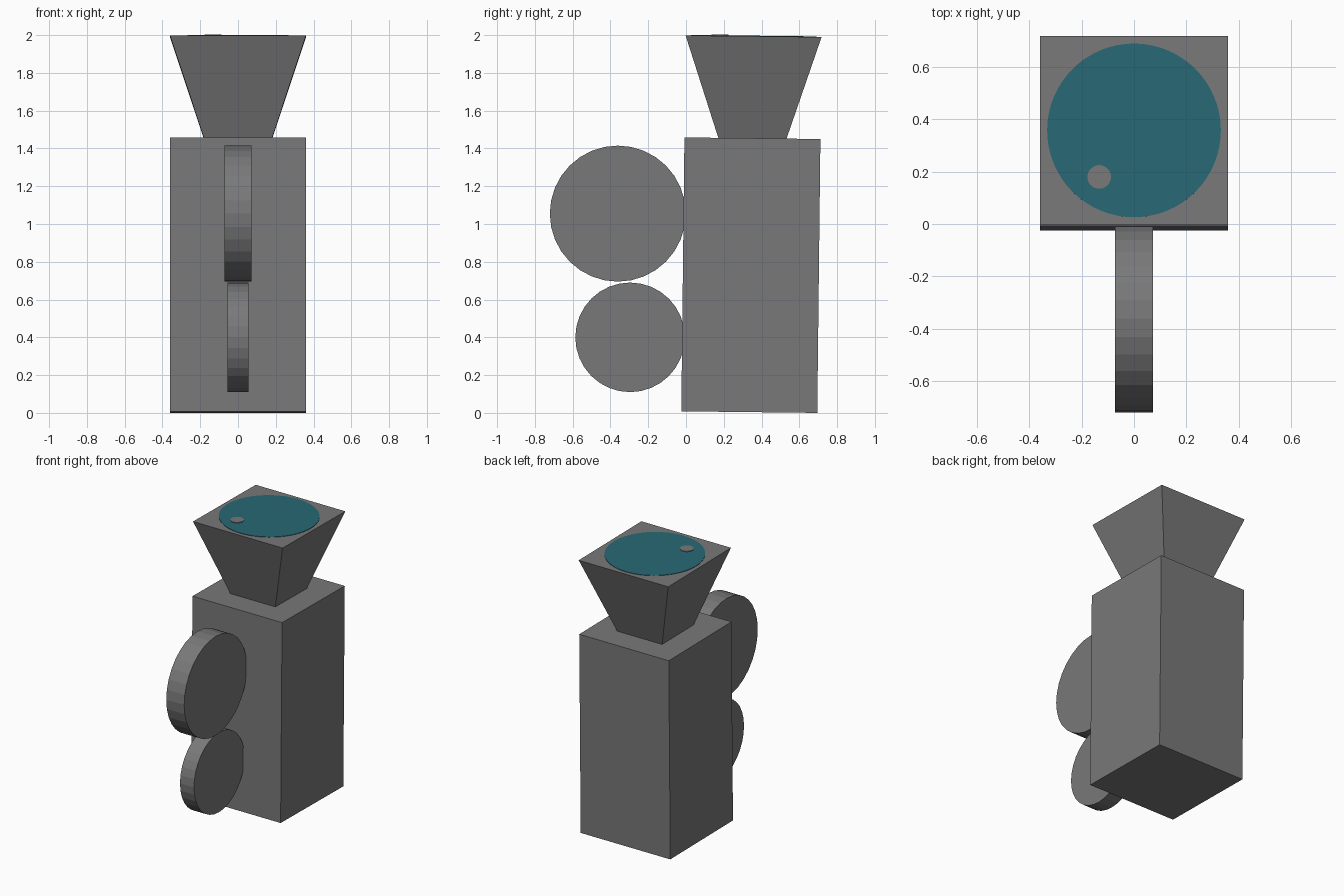
import bpy, bmesh, math
from mathutils import Matrix

if "Cube" in bpy.data.objects:
    bpy.data.objects.remove(bpy.data.objects["Cube"])

# The body and horn lean very slightly backwards
LEAN = Matrix.Translation((0, 0, 0.008)) @ Matrix.Rotation(-0.0115, 4, 'X')


def material(name, rgb):
    m = bpy.data.materials.new(name)
    m.diffuse_color = (*rgb, 1)
    m.use_nodes = True
    m.node_tree.nodes["Principled BSDF"].inputs["Base Color"].default_value = m.diffuse_color
    return m


GREY = material("dark_grey", (0.19, 0.19, 0.19))
TEAL = material("lens_teal", (0.021, 0.141, 0.178))


def prism(name, mat, sides, r1, r2, depth, matrix):
    """Closed cone or cylinder along local z, flat shaded."""
    bm = bmesh.new()
    bmesh.ops.create_cone(bm, cap_ends=True, segments=sides,
                          radius1=r1, radius2=r2, depth=depth, matrix=matrix)
    bmesh.ops.recalc_face_normals(bm, faces=bm.faces)
    me = bpy.data.meshes.new(name)
    bm.to_mesh(me)
    bm.free()
    me.materials.append(mat)
    ob = bpy.data.objects.new(name, me)
    bpy.context.collection.objects.link(ob)
    return ob


def square(name, half_low, half_high, z0, z1):
    """Leaning four-sided block, square in plan."""
    m = LEAN @ Matrix.Translation((0, 0.335, (z0 + z1) / 2)) @ Matrix.Rotation(math.pi / 4, 4, 'Z')
    k = math.sqrt(2)
    return prism(name, GREY, 4, half_low * k, half_high * k, z1 - z0, m)


# Camera body and flared lens hood
square("body", 0.36, 0.36, 0.0, 1.45)
square("lens_hood", 0.18, 0.36, 1.448, 1.99)

# Film reels on the front, axis along x
for name, y, z, r, half in (("large_reel", -0.361, 1.055, 0.36, 0.072),
                            ("small_reel", -0.296, 0.40, 0.29, 0.056)):
    prism(name, GREY, 32, r, r, 2 * half,
          Matrix.Translation((0, y, z)) @ Matrix.Rotation(math.pi / 2, 4, 'Y'))

# Painted lens disc and its small round highlight, as thin plates
for name, mat, x, y, r, t in (("lens", TEAL, 0, 0.335, 0.332, 0.004),
                              ("lens_highlight", GREY, -0.133, 0.157, 0.045, 0.008)):
    prism(name, mat, 64, r, r, t, LEAN @ Matrix.Translation((x, y, 1.99 + t / 2 - 0.001)))
